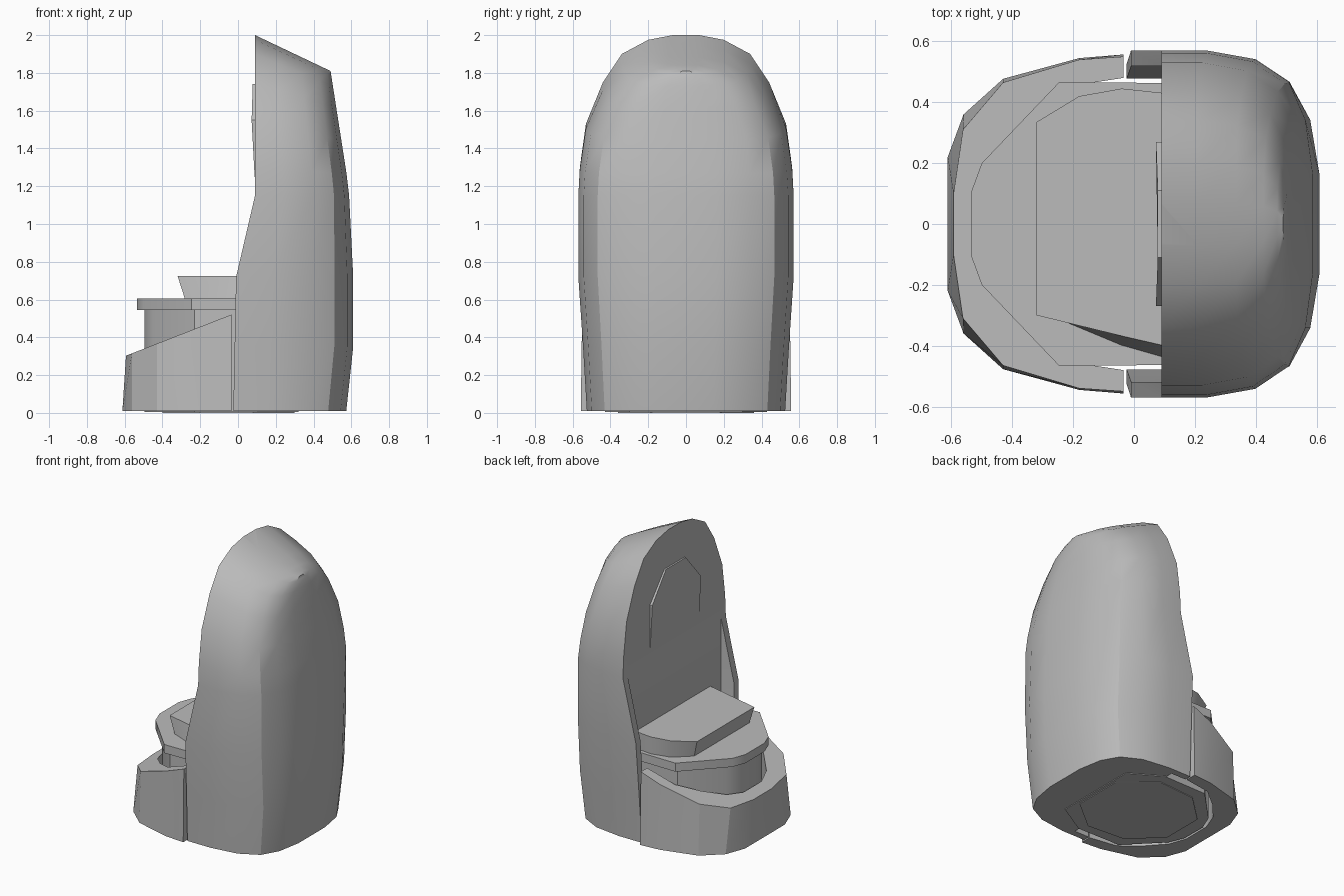
import bpy, bmesh, math

cube = bpy.data.objects.get("Cube")
if cube:
    bpy.data.objects.remove(cube)

GREY = (0.5, 0.5, 0.5, 1)
grey = bpy.data.materials.new("plain grey")
grey.use_nodes = True
grey.diffuse_color = GREY
grey.node_tree.nodes["Principled BSDF"].inputs["Base Color"].default_value = GREY


def finish(name, bm, angle=30):
    bmesh.ops.recalc_face_normals(bm, faces=bm.faces)
    mesh = bpy.data.meshes.new(name)
    bm.to_mesh(mesh)
    bm.free()
    obj = bpy.data.objects.new(name, mesh)
    bpy.context.collection.objects.link(obj)
    mesh.materials.append(grey)
    bpy.ops.object.select_all(action="DESELECT")
    bpy.context.view_layer.objects.active = obj
    obj.select_set(True)
    bpy.ops.object.shade_smooth_by_angle(angle=math.radians(angle))
    return obj


def mirrored(half):
    """Closed outline from the half with positive y."""
    return half + [(x, -y) for x, y in reversed(half)]


def at_height(outline, z):
    return [(x, y, z) for x, y in outline]


def prism(name, lower, upper):
    """Solid between two matching rings of points."""
    bm = bmesh.new()
    a = [bm.verts.new(p) for p in lower]
    b = [bm.verts.new(p) for p in upper]
    bm.faces.new(a)
    bm.faces.new(b)
    for i in range(len(a)):
        j = (i + 1) % len(a)
        bm.faces.new((a[i], a[j], b[j], b[i]))
    return finish(name, bm)


def lerp_table(table, z):
    for (z0, v0), (z1, v1) in zip(table, table[1:]):
        if z <= z1:
            return v0 + (v1 - v0) * max(0, z - z0) / (z1 - z0)
    return table[-1][1]


# Tall shell: arched rings lofted from the front rim to the rounded back
ARCH = [(0.01, 0.525), (0.35, 0.545), (0.72, 0.57), (1.15, 0.57), (1.3, 0.562),
        (1.53, 0.53), (1.75, 0.44), (1.9, 0.34), (1.975, 0.2), (2.0, 0.07)]
FRONT = [(0, -0.025), (0.72, -0.01), (1.15, 0.09), (2, 0.09)]
BACK = [(0, 0.572), (0.35, 0.61), (0.8, 0.61), (1.2, 0.585), (1.81, 0.49)]
DEPTHS = [(0, 0.91), (0, 1), (0.3, 1), (0.62, 0.95), (0.84, 0.82),
          (0.95, 0.6), (1, 0.28)]


def shell_ring(bm, t, scale, flat=False):
    right, left = [], []
    for z0, w in ARCH:
        z = z0 - 0.19 * t * max(0, (z0 - 1.15) / 0.85)
        x = 0.09 if flat else lerp_table(FRONT, z0) * (1 - t) + lerp_table(BACK, z) * t
        right.append(bm.verts.new((x, -w * scale, z)))
        left.append(bm.verts.new((x, w * scale, z)))
    return right, left


bm = bmesh.new()
rings = [shell_ring(bm, 0, 0.91, flat=True)]
rings += [shell_ring(bm, t, s) for t, s in DEPTHS]
rows = len(ARCH)
for (r0, l0), (r1, l1) in zip(rings, rings[1:]):
    a, b = r0 + l0[::-1], r1 + l1[::-1]
    for i in range(2 * rows - 1):
        bm.faces.new((a[i], a[i + 1], b[i + 1], b[i]))
for r, l in (rings[0], rings[-1]):
    for i in range(rows - 1):
        bm.faces.new((r[i], r[i + 1], l[i + 1], l[i]))
bm.faces.new([r[0] for r, l in rings] + [l[0] for r, l in reversed(rings)])
bmesh.ops.remove_doubles(bm, verts=bm.verts, dist=0.0005)
bmesh.ops.dissolve_degenerate(bm, edges=bm.edges, dist=0.0005)
finish("tall_shell", bm)

# Raised arched pad on the upright panel
pad = [(0.27, 1.25, 0.088), (0.27, 1.55, 0.072), (0.11, 1.74, 0.078),
       (-0.11, 1.74, 0.078), (-0.27, 1.55, 0.072), (-0.27, 1.25, 0.088)]
prism("panel_pad", [(0.1, y, z) for y, z, x in pad], [(x, y, z) for y, z, x in pad])

# Sloping crescent wall around the low end
outer = mirrored([(-0.035, 0.557), (-0.18, 0.545), (-0.43, 0.477), (-0.56, 0.36), (-0.612, 0.22)])
rim = mirrored([(-0.035, 0.55), (-0.18, 0.54), (-0.43, 0.465), (-0.562, 0.31), (-0.593, 0.1)])
inner = mirrored([(-0.035, 0.48), (-0.23, 0.45), (-0.36, 0.345), (-0.47, 0.22), (-0.515, 0.1)])


def sloped(outline):
    return [(x, y, 0.3 + (x + 0.6) * 0.39) for x, y in outline]


bm = bmesh.new()
loops = [[bm.verts.new(p) for p in ring] for ring in
         (at_height(outer, 0.01), sloped(rim), sloped(inner), at_height(inner, 0.01))]
for k in range(4):
    a, b = loops[k], loops[(k + 1) % 4]
    for i in range(len(a) - 1):
        bm.faces.new((a[i], a[i + 1], b[i + 1], b[i]))
for end in (0, -1):
    bm.faces.new([ring[end] for ring in loops])
finish("front_crescent_wall", bm)

# Inner column, its foot plate and the flat ledge above
column = mirrored([(0.32, 0.3), (0.1, 0.43), (-0.23, 0.425), (-0.45, 0.2), (-0.495, 0.09)])
prism("inner_column", at_height(column, 0.005), at_height(column, 0.56))
foot = mirrored([(0.3, 0.18), (0.08, 0.36), (-0.2, 0.34), (-0.4, 0.15)])
prism("foot_plate", at_height(foot, 0), at_height(foot, 0.03))
ledge = mirrored([(0.1, 0.463), (-0.245, 0.467), (-0.5, 0.2), (-0.535, 0.105)])
prism("ledge", at_height(ledge, 0.545), at_height(ledge, 0.605))

# Seat block with a flared underside on one flank
seat_low = [(0.1, 0.43), (-0.04, 0.44), (-0.17, 0.41), (-0.28, 0.31),
            (-0.28, -0.3), (-0.04, -0.4), (0.1, -0.44)]
seat_top = [(0.1, 0.43), (-0.04, 0.445), (-0.18, 0.42), (-0.32, 0.335),
            (-0.32, -0.3), (-0.04, -0.368), (0.1, -0.4)]
prism("seat_block", at_height(seat_low, 0.6), at_height(seat_top, 0.725))
